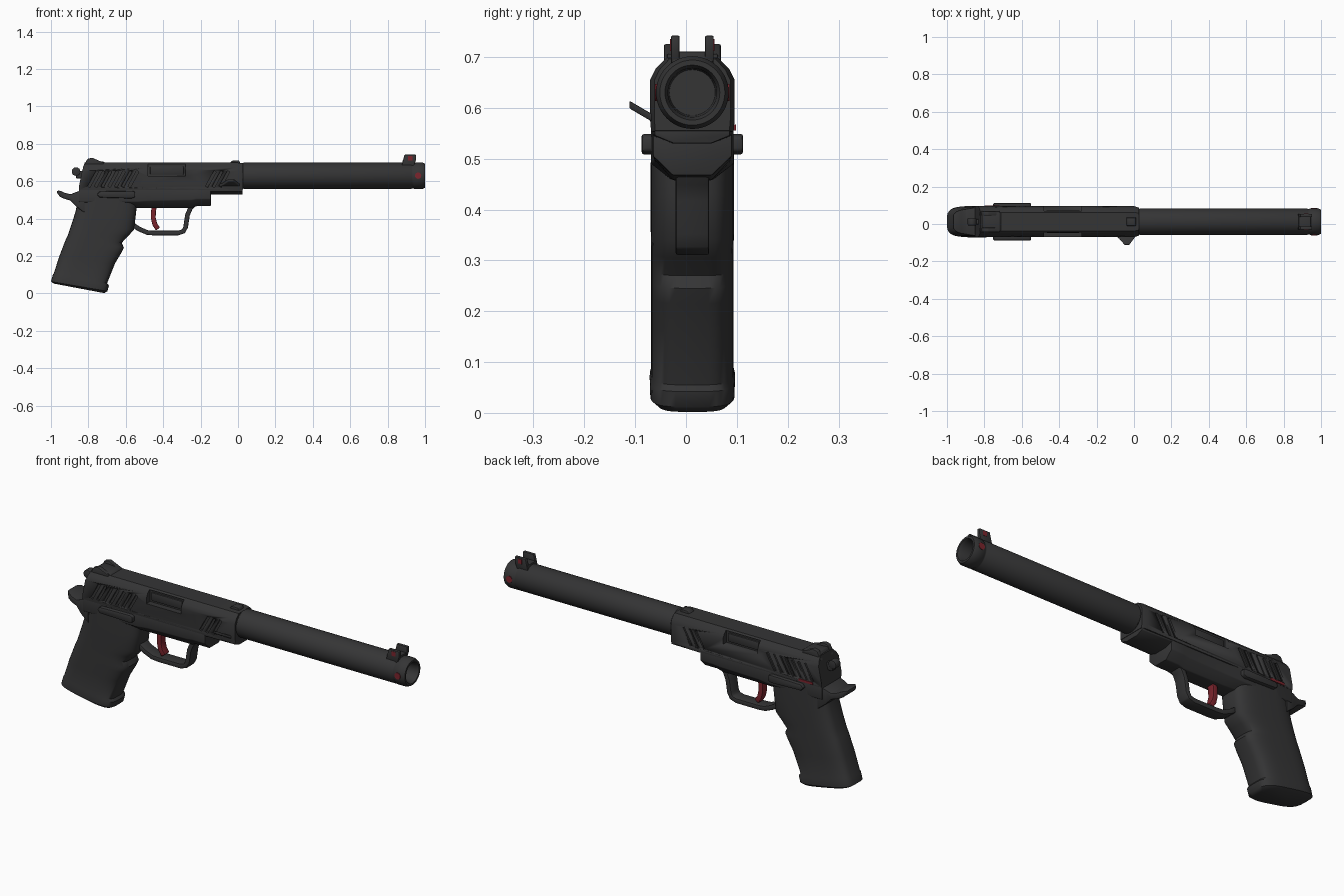
import bpy, bmesh, math
from mathutils import Vector, Matrix

if "Cube" in bpy.data.objects:
    bpy.data.objects.remove(bpy.data.objects["Cube"])

YC = 0.0125  # middle plane of the body


def material(name, rgb):
    m = bpy.data.materials.new(name)
    m.diffuse_color = (*rgb, 1)
    m.use_nodes = True
    m.node_tree.nodes["Principled BSDF"].inputs["Base Color"].default_value = m.diffuse_color
    return m


BLACK = material("matte black", (0.035, 0.035, 0.036))
RED = material("dark red", (0.20, 0.018, 0.026))


def finish(name, bm, mat=BLACK, bevel=0, angle=35):
    bmesh.ops.recalc_face_normals(bm, faces=bm.faces)
    me = bpy.data.meshes.new(name)
    bm.to_mesh(me)
    bm.free()
    ob = bpy.data.objects.new(name, me)
    bpy.context.collection.objects.link(ob)
    me.materials.append(mat)
    bpy.ops.object.select_all(action='DESELECT')
    bpy.context.view_layer.objects.active = ob
    ob.select_set(True)
    if bevel:
        mod = ob.modifiers.new("bevel", 'BEVEL')
        mod.width, mod.segments, mod.limit_method = bevel, 2, 'ANGLE'
        bpy.ops.object.modifier_apply(modifier="bevel")
    bpy.ops.object.shade_smooth_by_angle(angle=math.radians(angle))
    return ob


def loft(name, rings, mat=BLACK, bevel=0, angle=35):
    """Skin closed rings of equal length; y is relative to the middle plane."""
    bm = bmesh.new()
    vs = [[bm.verts.new((x, y + YC, z)) for x, y, z in r] for r in rings]
    n = len(vs[0])
    for a, b in zip(vs, vs[1:]):
        for i in range(n):
            j = (i + 1) % n
            bm.faces.new((a[i], a[j], b[j], b[i]))
    bm.faces.new(vs[0])
    bm.faces.new(vs[-1])
    return finish(name, bm, mat, bevel, angle)


def plate(name, pts, y0, y1, mat=BLACK, bevel=0):
    """Side profile (x, z) extruded from y0 to y1."""
    return loft(name, [[(x, y, z) for x, z in pts] for y in (y0, y1)], mat, bevel)


def rect(x0, x1, z0, z1):
    return [(x0, z0), (x1, z0), (x1, z1), (x0, z1)]


def disc(cx, cz, r, n=24):
    return [(cx + r * math.cos(t * math.tau / n), cz + r * math.sin(t * math.tau / n)) for t in range(n)]


def sweep(name, path, thick, width, mat=BLACK, bevel=0):
    """Flat strip following an (x, z) path."""
    rings = []
    for i, p in enumerate(path):
        a, b = path[max(i - 1, 0)], path[min(i + 1, len(path) - 1)]
        t = (Vector(b) - Vector(a)).normalized()
        nx, nz = -t.y * thick, t.x * thick
        rings.append([(p[0] + s * nx, w * width, p[1] + s * nz)
                      for s, w in ((1, 1), (1, -1), (-1, -1), (-1, 1))])
    return loft(name, rings, mat, bevel)


# suppressor tube with hollow muzzle
tube = [(0.01, 0.06), (0.025, 0.066), (0.032, 0.071), (0.925, 0.071), (0.93, 0.068), (0.937, 0.068),
        (0.942, 0.0715), (0.985, 0.0715), (1.0, 0.064), (1.0, 0.054), (0.985, 0.048), (0.92, 0.045)]
loft("suppressor", [[(x, r * math.cos(i * math.tau / 48), 0.63 + r * math.sin(i * math.tau / 48))
                     for i in range(48)] for x, r in tube])

# slide
half = [(0.081, 0.552), (0.083, 0.575), (0.083, 0.655), (0.072, 0.677), (0.05, 0.699)]
section = half + [(-y, z) for y, z in reversed(half)]
slide = loft("slide", [[(-0.85 + max(0, z - 0.6) * 0.3, y, z) for y, z in section],
                       [(0.0, y, z) for y, z in section],
                       [(0.027, y * 0.9, 0.63 + (z - 0.63) * 0.96) for y, z in section]], angle=30)

# cutter: grip serrations and ejection recess on both sides
bm = bmesh.new()


def cut_box(loc, size, tilt=0):
    bmesh.ops.create_cube(bm, size=1, matrix=Matrix.Translation(loc) @ Matrix.Rotation(tilt, 4, 'Y')
                          @ Matrix.Diagonal((*size, 1)))


for s in (-1, 1):
    for x in [-0.775 + 0.036 * k for k in range(7)] + [-0.145 + 0.036 * k for k in range(3)]:
        cut_box((x, YC + s * 0.085, 0.612), (0.014, 0.022, 0.095), 0.5)
    cut_box((-0.38, YC + s * 0.085, 0.659), (0.2, 0.066, 0.064))
cutter = finish("slide_cutter", bm)
cutter.hide_render = True
bpy.context.view_layer.objects.active = slide
mod = slide.modifiers.new("cuts", 'BOOLEAN')
mod.object, mod.solver = cutter, 'EXACT'
bpy.ops.object.modifier_apply(modifier="cuts")
bpy.data.objects.remove(cutter)

# barrel block seen inside the recess
plate("chamber_block", rect(-0.47, -0.29, 0.635, 0.68), -0.06, 0.06, bevel=0.006)

# frame: keel-shaped sections under the slide
def keel(x, w, top, mid, low, flat=0.5):
    return [(x, w, top), (x, w, mid), (x, w * flat, low),
            (x, -w * flat, low), (x, -w, mid), (x, -w, top)]


loft("frame", [keel(-0.85, 0.08, 0.558, 0.49, 0.47), keel(-0.54, 0.081, 0.558, 0.49, 0.458),
               keel(-0.48, 0.076, 0.558, 0.495, 0.457), keel(-0.25, 0.076, 0.558, 0.50, 0.458),
               keel(-0.22, 0.078, 0.558, 0.505, 0.467), keel(-0.145, 0.078, 0.558, 0.505, 0.467)], bevel=0.004)
loft("frame_nose", [keel(-0.16, 0.078, 0.56, 0.545, 0.53), keel(0.025, 0.074, 0.56, 0.545, 0.53)], bevel=0.003)

# grip: rounded rings given as back x, z, front x, z, half width
grip = [(-0.985, 0.053, -0.715, 0.002, 0.07), (-1.0, 0.064, -0.698, 0.012, 0.083),
        (-0.99, 0.10, -0.69, 0.042, 0.084), (-0.984, 0.11, -0.70, 0.055, 0.081),
        (-0.955, 0.20, -0.658, 0.16, 0.081), (-0.932, 0.26, -0.625, 0.215, 0.081),
        (-0.92, 0.29, -0.61, 0.245, 0.081), (-0.91, 0.31, -0.622, 0.27, 0.081),
        (-0.90, 0.34, -0.59, 0.305, 0.081), (-0.885, 0.385, -0.556, 0.34, 0.082),
        (-0.868, 0.44, -0.545, 0.43, 0.082), (-0.86, 0.48, -0.54, 0.48, 0.082),
        (-0.85, 0.55, -0.54, 0.55, 0.081)]
rings = []
for bx, bz, fx, fz, w in grip:
    ring = []
    for i in range(40):
        c, s = math.cos(i * math.tau / 40), math.sin(i * math.tau / 40)
        u = math.copysign(abs(c) ** 0.6, c) * 0.5 + 0.5
        ring.append((bx + (fx - bx) * u, math.copysign(abs(s) ** 0.5, s) * w, bz + (fz - bz) * u))
    rings.append(ring)
loft("grip", rings, angle=45)

# beavertail at the back of the frame
tail = [(-0.968, 0.035, 0.538, 0.55), (-0.95, 0.055, 0.515, 0.549), (-0.925, 0.064, 0.505, 0.538),
        (-0.895, 0.069, 0.497, 0.53), (-0.865, 0.074, 0.465, 0.543), (-0.82, 0.078, 0.43, 0.556)]
loft("beavertail", [[(x, w, b), (x, w, t), (x, -w, t), (x, -w, b)] for x, w, b, t in tail], bevel=0.008)

# hammer
plate("hammer", disc(-0.866, 0.652, 0.023), -0.02, 0.02, bevel=0.004)
plate("hammer_arm", rect(-0.865, -0.81, 0.615, 0.655), -0.014, 0.014, bevel=0.004)

# trigger guard and trigger
sweep("trigger_guard", [(-0.575, 0.375), (-0.53, 0.345), (-0.485, 0.326), (-0.45, 0.323), (-0.32, 0.323),
                        (-0.292, 0.332), (-0.28, 0.355), (-0.27, 0.42), (-0.255, 0.455), (-0.23, 0.485)],
      0.0125, 0.033, bevel=0.005)
sweep("trigger", [(-0.445, 0.475), (-0.452, 0.44), (-0.453, 0.405), (-0.445, 0.37), (-0.428, 0.345)],
      0.013, 0.02, RED, bevel=0.004)

# rear sight, front sight, slide bump
rear = [(-0.83, 0.675), (-0.715, 0.69), (-0.72, 0.70), (-0.78, 0.726), (-0.805, 0.72)]
plate("rear_sight_base", [(-0.825, 0.68), (-0.70, 0.69), (-0.72, 0.706), (-0.805, 0.711)], -0.05, 0.05, bevel=0.003)
plate("front_sight_base", rect(0.88, 0.945, 0.68, 0.711), -0.04, 0.04, bevel=0.003)
front = [(0.875, 0.68), (0.94, 0.68), (0.952, 0.715), (0.952, 0.742), (0.89, 0.742)]
plate("slide_bump", [(-0.05, 0.69), (0.015, 0.69), (0.005, 0.711), (-0.03, 0.711)], -0.022, 0.022, bevel=0.004)

# paired parts on both sides
lever = [(-0.755, 0.53), (-0.74, 0.513), (-0.57, 0.508), (-0.55, 0.515), (-0.55, 0.543), (-0.565, 0.549),
         (-0.74, 0.546)]
for s, side in ((-1, "right"), (1, "left")):
    plate("rear_sight_ear_" + side, rear, s * 0.032, s * 0.056, bevel=0.004)
    plate("front_sight_ear_" + side, front, s * 0.025, s * 0.042, bevel=0.003)
    plate("front_sight_mark_" + side, rect(0.91, 0.932, 0.712, 0.735), s * 0.041, s * 0.0435, RED)
    plate("safety_lever_" + side, lever, s * 0.07, s * 0.1, bevel=0.006)
    plate("muzzle_dot_" + side, disc(0.963, 0.63, 0.017), s * 0.065, s * 0.073, RED)
plate("safety_mark", rect(-0.80, -0.72, 0.555, 0.567), 0.08, 0.0855, RED)

# takedown fin on one side of the slide nose
loft("takedown_fin", [[(-0.11, -0.065, z), (0.022, -0.065, z), (0.0, -0.09, z + 0.014), (-0.025, -0.124, z + 0.034),
                       (-0.05, -0.124, z + 0.034), (-0.08, -0.09, z + 0.014)] for z in (0.565, 0.58)], bevel=0.003)
